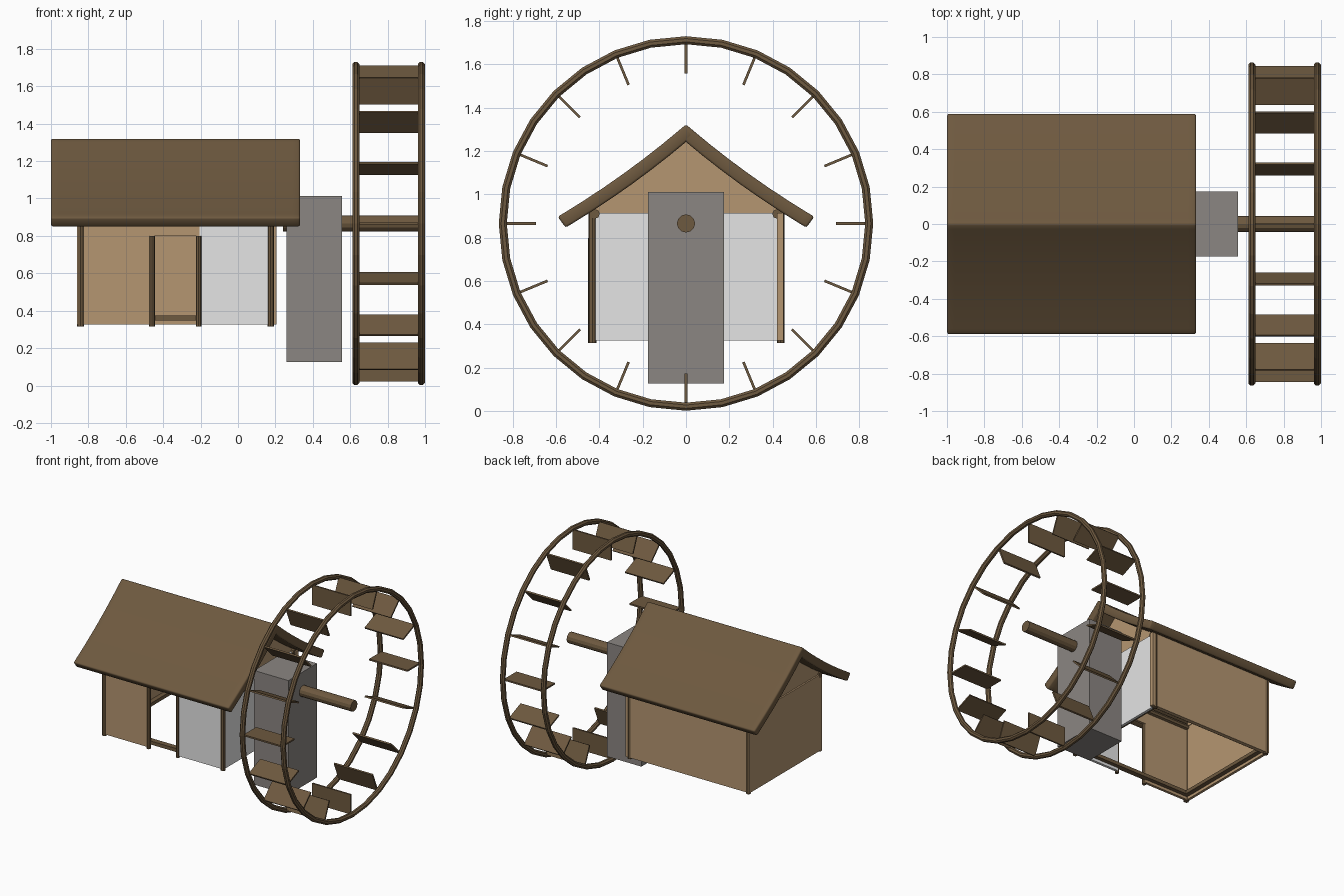
import bpy, bmesh, math
from mathutils import Vector, Matrix

cube = bpy.data.objects.get("Cube")
if cube:
    bpy.data.objects.remove(cube, do_unlink=True)


def material(name, rgb):
    m = bpy.data.materials.new(name)
    m.use_nodes = True
    m.diffuse_color = (*rgb, 1)
    m.node_tree.nodes["Principled BSDF"].inputs["Base Color"].default_value = (*rgb, 1)
    return m


WOOD = material("dark wood", (0.155, 0.10, 0.05))
TAN = material("tan boards", (0.46, 0.305, 0.165))
WHITE = material("white plaster", (0.78, 0.78, 0.78))
STONE = material("grey stone", (0.26, 0.24, 0.225))


def finish(name, bm, mat):
    bmesh.ops.recalc_face_normals(bm, faces=bm.faces)
    me = bpy.data.meshes.new(name)
    bm.to_mesh(me)
    bm.free()
    me.materials.append(mat)
    ob = bpy.data.objects.new(name, me)
    bpy.context.collection.objects.link(ob)
    return ob


def add_box(bm, lo, hi, turn=Matrix()):
    lo, hi = Vector(lo), Vector(hi)
    m = turn @ Matrix.Translation((lo + hi) / 2) @ Matrix.Diagonal((*(hi - lo), 1))
    bmesh.ops.create_cube(bm, size=1, matrix=m)


def box(name, lo, hi, mat):
    bm = bmesh.new()
    add_box(bm, lo, hi)
    return finish(name, bm, mat)


def pole(name, a, b, r, sides=8):
    a, b = Vector(a), Vector(b)
    d = b - a
    m = Matrix.Translation((a + b) / 2) @ d.to_track_quat('Z', 'Y').to_matrix().to_4x4()
    bm = bmesh.new()
    bmesh.ops.create_cone(bm, cap_ends=True, segments=sides, radius1=r, radius2=r,
                          depth=d.length, matrix=m)
    return finish(name, bm, WOOD)


# House extents
X0, X1, Y, Z0, Z1 = -0.86, 0.185, 0.44, 0.325, 0.915
DOOR0, DOOR1, DOOR_TOP, T = -0.46, -0.205, 0.8, 0.02

# Walls: the floor is open and the front has a doorway
box("front_wall_right", (X0, -Y, Z0), (DOOR0, T - Y, Z1), TAN)
box("front_wall_over_door", (DOOR0, -Y, DOOR_TOP), (DOOR1, T - Y, Z1), TAN)
box("front_wall_left", (DOOR1, -Y, Z0), (X1 - T, T - Y, Z1), WHITE)
box("back_wall", (X0, Y - T, Z0), (0.205, Y + 0.01, Z1), TAN)
box("right_wall", (X0, -Y, Z0), (X0 + T, Y, Z1), TAN)
box("left_wall", (X1 - T, -Y, Z0), (X1, Y - T, Z1), WHITE)

# Gable triangles, set slightly behind the wall faces
for name, x in (("right_gable", X0 + 0.012), ("left_gable", X1 - 0.024)):
    bm = bmesh.new()
    tri = bm.faces.new([bm.verts.new((x, y, z))
                        for y, z in ((-Y, Z1), (Y, Z1), (0, 1.28))])
    ext = bmesh.ops.extrude_face_region(bm, geom=[tri])["geom"]
    bmesh.ops.translate(bm, vec=(0.012, 0, 0),
                        verts=[v for v in ext if isinstance(v, bmesh.types.BMVert)])
    finish(name, bm, TAN)

# Corner posts, door posts, sills and wall plates
for side, y in (("front", -0.432), ("back", 0.437)):
    for end, x in (("right", X0 + 0.018), ("left", X1 - 0.01)):
        pole(f"{side}_{end}_post", (x, y, 0.315), (x, y, 0.925), 0.018)
    s = math.copysign(1, y)
    box(f"{side}_sill", (X0 + T, min(s * 0.39, s * 0.432), 0.347),
        (X1 - T, max(s * 0.39, s * 0.432), 0.374), WOOD)
    pole(f"{side}_wall_plate", (X0, s * 0.42, 0.91), (X1 + 0.01, s * 0.42, 0.91), 0.022)
for end, x in (("right", X0 + T), ("left", X1 - T - 0.035)):
    box(f"{end}_sill", (x, -0.42, 0.347), (x + 0.035, 0.42, 0.374), WOOD)
for end, x in (("right", DOOR0), ("left", DOOR1 - 0.005)):
    pole(f"door_{end}_post", (x, -0.437, 0.315), (x, -0.437, DOOR_TOP), 0.015)


# Roof: two gently sagging slabs with softened edges
def roof_slab(name, side):
    steps = [0, 0.05, 0.2, 0.35, 0.5, 0.65, 0.8, 0.95, 1]
    start, stop, half = Vector((-0.018, 1.298)), Vector((0.574, 0.872)), 0.031
    d = stop - start
    n = Vector((-d.y, d.x)).normalized()
    line = [start + d * t - n * 0.064 * t * (1 - t) for t in steps]
    outline = [p + n * half for p in line] + [p - n * half for p in reversed(line)]
    k, count = len(steps), len(outline)
    bm = bmesh.new()
    rings = [[bm.verts.new((x, side * p.x, p.y)) for p in outline]
             for x in (-1, -0.96, -0.33, 0.29, 0.332)]
    for a, b in zip(rings, rings[1:]):
        for i in range(count):
            j = (i + 1) % count
            bm.faces.new((a[i], a[j], b[j], b[i]))
    for ring in (rings[0], rings[-1]):
        for i in range(k - 1):
            bm.faces.new((ring[i], ring[i + 1], ring[-2 - i], ring[-1 - i]))
    ob = finish(name, bm, WOOD)
    bev = ob.modifiers.new("soft_edges", 'BEVEL')
    bev.width, bev.segments = 0.01, 2
    bev.limit_method, bev.angle_limit = 'ANGLE', math.radians(50)
    for p in ob.data.polygons:
        p.use_smooth = True


roof_slab("front_roof", -1)
roof_slab("back_roof", 1)

# Stone pier carrying the axle
box("stone_pier", (0.26, -0.175, 0.127), (0.555, 0.175, 1.012), STONE)

# Water wheel
HUB, RIM, TUBE, SEGMENTS, SIDES = 0.866, 0.846, 0.02, 32, 8
pole("wheel_axle", (0.24, 0, HUB), (0.995, 0, HUB), 0.042, 12)


def rim(name, x):
    bm = bmesh.new()
    rings = []
    for i in range(SEGMENTS):
        a = math.tau * i / SEGMENTS
        ring = []
        for j in range(SIDES):
            b = math.tau * (j + 0.5) / SIDES
            r = RIM + TUBE * math.cos(b)
            ring.append(bm.verts.new((x + TUBE * math.sin(b), r * math.sin(a),
                                      HUB + r * math.cos(a))))
        rings.append(ring)
    for i in range(SEGMENTS):
        a, b = rings[i], rings[(i + 1) % SEGMENTS]
        for j in range(SIDES):
            k = (j + 1) % SIDES
            bm.faces.new((a[j], a[k], b[k], b[j]))
    finish(name, bm, WOOD)


rim("inner_rim", 0.63)
rim("outer_rim", 0.98)

# Paddles between the rims
bm = bmesh.new()
for i in range(16):
    turn = Matrix.Translation((0, 0, HUB)) @ Matrix.Rotation(math.tau * i / 16, 4, 'X')
    add_box(bm, (0.64, -0.006, 0.692), (0.97, 0.006, 0.845), turn)
finish("wheel_paddles", bm, WOOD)
